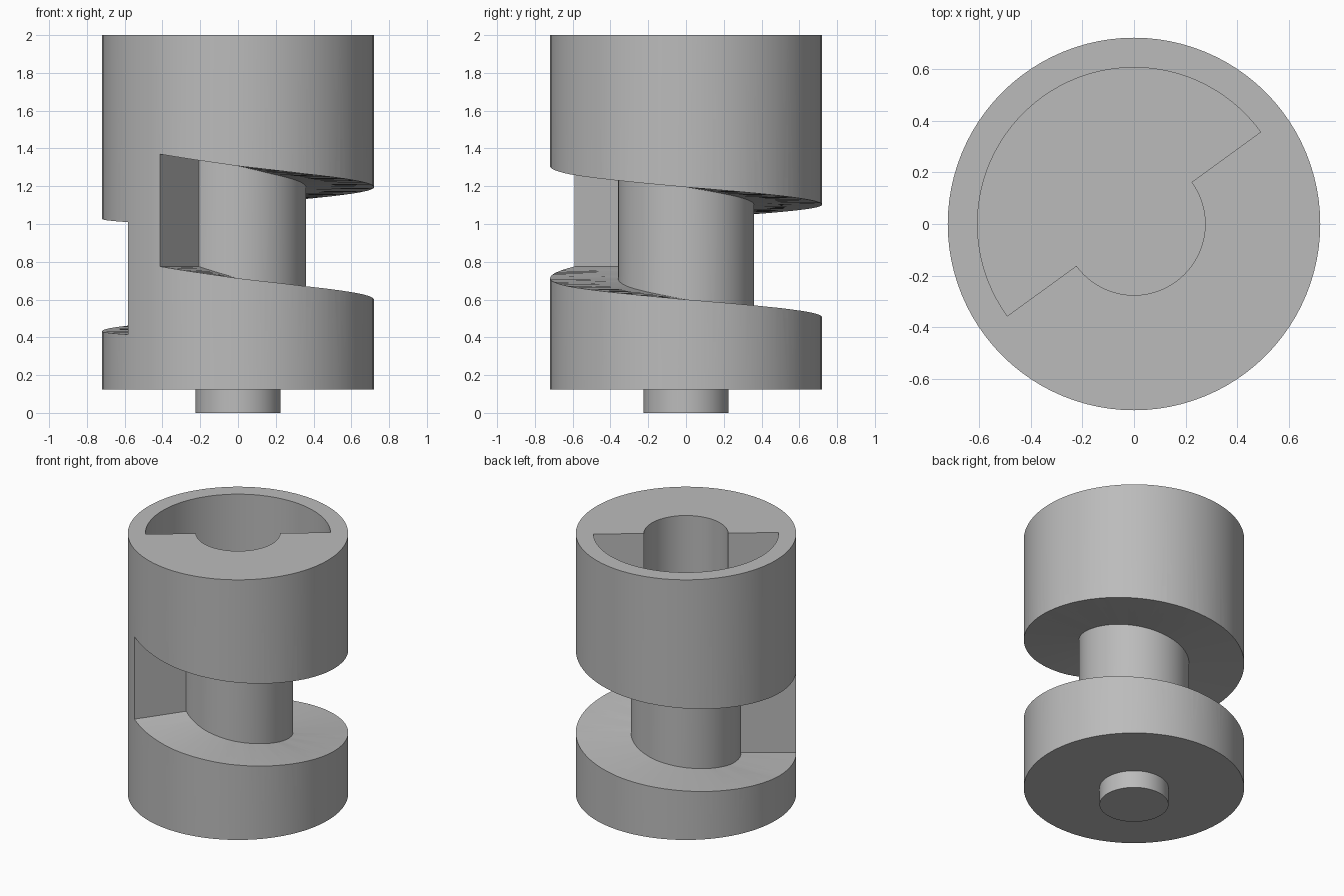
import bpy
import bmesh
from math import radians, cos, sin

cube = bpy.data.objects.get("Cube")
if cube:
    bpy.data.objects.remove(cube, do_unlink=True)

grey = bpy.data.materials.new("plain grey")
grey.use_nodes = True
colour = (0.5, 0.5, 0.5, 1)
grey.diffuse_color = colour
grey.node_tree.nodes["Principled BSDF"].inputs["Base Color"].default_value = colour

RADIUS, CORE, BASE, TOP = 0.72, 0.36, 0.125, 2.0
START, END = 235, 576          # angles where the groove begins and ends
GROOVE = 0.6                   # groove height


def finish(name, bm):
    bmesh.ops.recalc_face_normals(bm, faces=bm.faces)
    mesh = bpy.data.meshes.new(name)
    bm.to_mesh(mesh)
    bm.free()
    mesh.materials.append(grey)
    obj = bpy.data.objects.new(name, mesh)
    bpy.context.collection.objects.link(obj)
    return obj


def cylinder(name, r, z0, z1, sides=96):
    bm = bmesh.new()
    bmesh.ops.create_cone(bm, cap_ends=True, segments=sides,
                          radius1=r, radius2=r, depth=z1 - z0)
    bmesh.ops.translate(bm, verts=bm.verts, vec=(0, 0, (z0 + z1) / 2))
    return finish(name, bm)


def sector(name, a0, a1, r0, r1, low, high, steps):
    """Closed ring sector whose floor and ceiling depend on the angle."""
    bm = bmesh.new()
    rows = []
    for i in range(steps + 1):
        a = a0 + (a1 - a0) * i / steps
        c, s = cos(radians(a)), sin(radians(a))
        corners = ((r0, low(a)), (r1, low(a)), (r1, high(a)), (r0, high(a)))
        rows.append([bm.verts.new((r * c, r * s, z)) for r, z in corners])
    for p, q in zip(rows, rows[1:]):
        for k in range(4):
            n = (k + 1) % 4
            bm.faces.new((p[k], p[n], q[n], q[k]))
    bm.faces.new(rows[0])
    bm.faces.new(rows[-1])
    return finish(name, bm)


def groove_floor(a):
    track = [(START, 0.775), (270, 0.712), (300, 0.67), (360, 0.6),
             (450, 0.507), (540, 0.432), (END, 0.415)]
    for (a0, z0), (a1, z1) in zip(track, track[1:]):
        if a <= a1:
            return z0 + (z1 - z0) * (a - a0) / (a1 - a0)
    return track[-1][1]


def cut(target, cutter, operation="DIFFERENCE"):
    mod = target.modifiers.new("cut", "BOOLEAN")
    mod.operation = operation
    mod.solver = "EXACT"
    mod.object = cutter
    bpy.context.view_layer.objects.active = target
    bpy.ops.object.modifier_apply(modifier=mod.name)
    bpy.data.objects.remove(cutter, do_unlink=True)


# Drum with the descending groove wound round its core
drum = cylinder("cam_drum", RADIUS, BASE, TOP)
cut(drum, sector("groove_cutter", START, END, CORE, RADIUS + 0.1, groove_floor,
                 lambda a: groove_floor(a) + GROOVE - 0.005, 110))

# Half-round pocket and centre bore in the top
POCKET = 1.35
cut(drum, sector("pocket_cutter", 36, 216, 0.1, 0.605,
                 lambda a: POCKET, lambda a: TOP + 0.1, 48))
cut(drum, cylinder("bore_cutter", 0.275, POCKET, TOP + 0.1, 64))

# Locating pin under the drum
pin = cylinder("bottom_pin", 0.225, 0, BASE, 64)

for obj in (drum, pin):
    bpy.ops.object.select_all(action="DESELECT")
    obj.select_set(True)
    bpy.context.view_layer.objects.active = obj
    bpy.ops.object.shade_smooth_by_angle(angle=radians(30))
